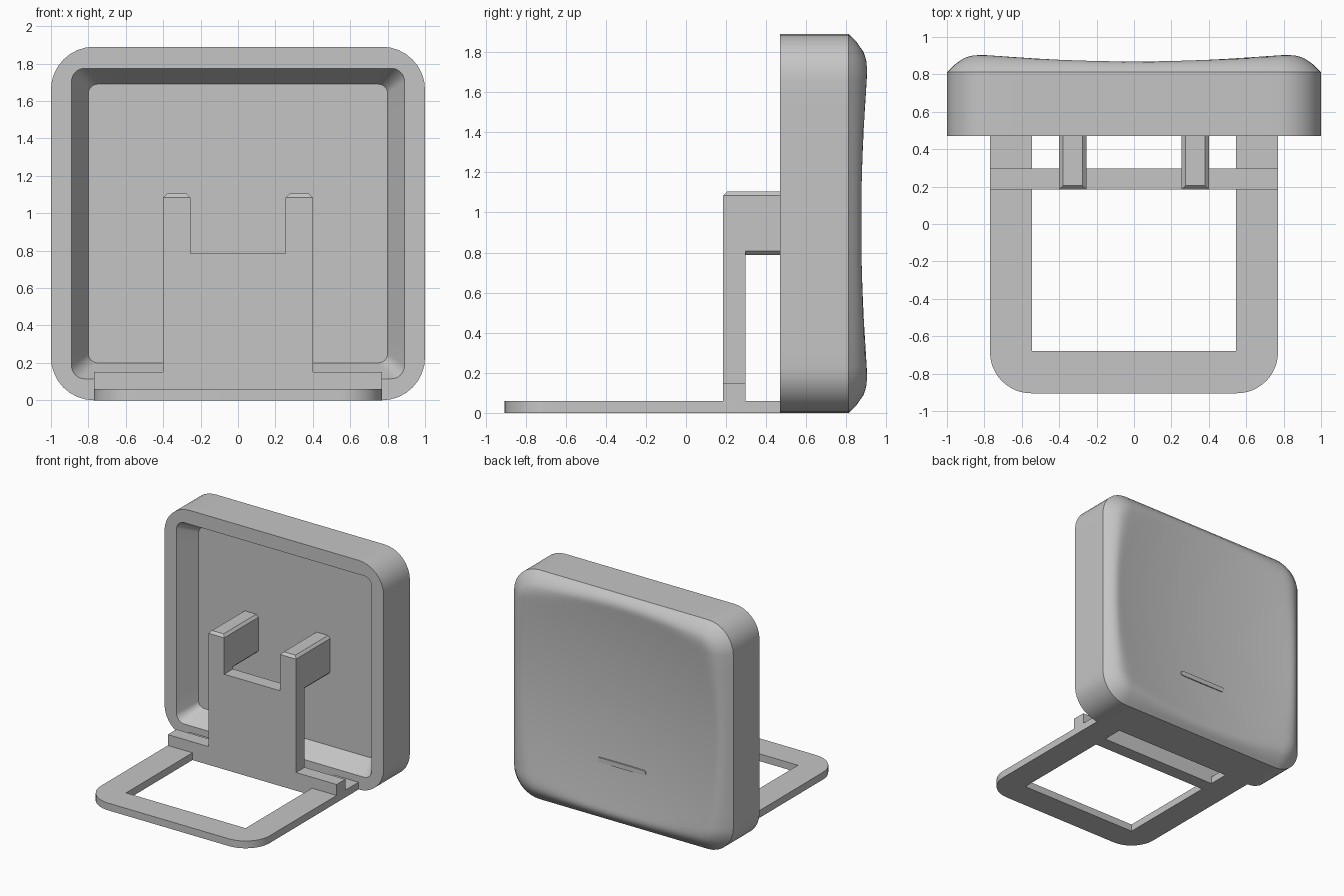
import bpy, bmesh, math

if "Cube" in bpy.data.objects:
    bpy.data.objects.remove(bpy.data.objects["Cube"])

grey = bpy.data.materials.new("light_grey")
grey.diffuse_color = (0.56, 0.56, 0.56, 1)
grey.use_nodes = True
grey.node_tree.nodes["Principled BSDF"].inputs["Base Color"].default_value = grey.diffuse_color


def finish(name, bm, smooth=False):
    bmesh.ops.recalc_face_normals(bm, faces=bm.faces)
    me = bpy.data.meshes.new(name)
    bm.to_mesh(me)
    bm.free()
    me.materials.append(grey)
    ob = bpy.data.objects.new(name, me)
    bpy.context.collection.objects.link(ob)
    if smooth:
        bpy.ops.object.select_all(action='DESELECT')
        ob.select_set(True)
        bpy.context.view_layer.objects.active = ob
        bpy.ops.object.shade_smooth_by_angle(angle=math.radians(32))
    return ob


def box_bm(x0, x1, y0, y1, z0, z1):
    bm = bmesh.new()
    bmesh.ops.create_cube(bm, size=1)
    for v in bm.verts:
        v.co = ((x0 + x1) / 2 + v.co.x * (x1 - x0),
                (y0 + y1) / 2 + v.co.y * (y1 - y0),
                (z0 + z1) / 2 + v.co.z * (z1 - z0))
    return bm


def rounded_rect(hx, hz, r, arc=8, side=12):
    """Closed outline with rounded corners and subdivided straight sides."""
    corners = []
    for k, (sx, sz) in enumerate([(1, 1), (-1, 1), (-1, -1), (1, -1)]):
        corners.append([(sx * (hx - r) + r * math.cos(math.pi / 2 * (k + i / arc)),
                         sz * (hz - r) + r * math.sin(math.pi / 2 * (k + i / arc)))
                        for i in range(arc + 1)])
    pts = []
    for k in range(4):
        a, b = corners[k][-1], corners[(k + 1) % 4][0]
        pts += corners[k]
        pts += [(a[0] + (b[0] - a[0]) * i / side, a[1] + (b[1] - a[1]) * i / side)
                for i in range(1, side)]
    return pts


# Housing: recessed tray in front, rounded rim and dished pad behind
HX, HZ, R = 1.0, 0.945, 0.23
EDGE = [(0, 0.812), (0.04, 0.852), (0.09, 0.886), (0.14, 0.905), (0.2, 0.918), (1, 1.2)]


def pad_depth(d, x, z):
    for (d0, y0), (d1, y1) in zip(EDGE, EDGE[1:]):
        if d <= d1:
            rise = y0 + (y1 - y0) * (d - d0) / (d1 - d0)
            break
    dish = 0.815 + 0.075 * (x * x + z * z)
    k = 0.025
    h = max(k - abs(rise - dish), 0) / k
    return min(rise, dish) - h * h * k / 4


bm = bmesh.new()
rings = [[(x, 0.63, z) for x, z in rounded_rect(0.80, 0.745, 0.05)],
         [(x, 0.47, z) for x, z in rounded_rect(0.89, 0.83, 0.07)],
         [(x, 0.47, z) for x, z in rounded_rect(HX, HZ, R)],
         [(x, 0.812, z) for x, z in rounded_rect(HX, HZ, R)]]
for d in (0.02, 0.04, 0.065, 0.09, 0.115, 0.14, 0.17, 0.2, 0.25, 0.32, 0.42, 0.54, 0.68, 0.82, 0.92):
    rings.append([(x, pad_depth(d, x, z), z)
                  for x, z in rounded_rect(HX - d, HZ - d, max(R - d, 0.02))])
loops = [[bm.verts.new((x, y, z + HZ)) for x, y, z in ring] for ring in rings]
for a, b in zip(loops, loops[1:]):
    n = len(a)
    for i in range(n):
        bm.faces.new((a[i], a[(i + 1) % n], b[(i + 1) % n], b[i]))
bm.faces.new(loops[0])
bm.faces.new(loops[-1])
finish("housing", bm, True)

# Indicator bar low on the dished pad
bm = box_bm(-0.22, 0.22, 0.80, 0.842, 0.465, 0.505)
bmesh.ops.bevel(bm, geom=[e for e in bm.edges
                          if abs(e.verts[0].co.y - e.verts[1].co.y) > 0.01],
                offset=0.018, segments=3, profile=0.5, affect='EDGES')
finish("indicator_bar", bm, True)

# Foot: flat U-shaped frame with rounded front corners
r = 0.22
outline = [(-0.77, 0.47)]
for cx, start in ((-0.77 + r, math.pi), (0.77 - r, 1.5 * math.pi)):
    for i in range(13):
        a = start + math.pi / 2 * i / 12
        outline.append((cx + r * math.cos(a), -0.905 + r + r * math.sin(a)))
outline += [(0.77, 0.47), (0.545, 0.47), (0.545, -0.68), (-0.545, -0.68), (-0.545, 0.47)]
bm = bmesh.new()
face = bm.faces.new([bm.verts.new((x, y, 0)) for x, y in outline])
ext = bmesh.ops.extrude_face_region(bm, geom=[face], use_keep_orig=True)
for v in ext["geom"]:
    if isinstance(v, bmesh.types.BMVert):
        v.co.z = 0.06
finish("foot_frame", bm, True)

# Cross bar and upright panel
finish("cross_bar", box_bm(-0.77, 0.77, 0.185, 0.298, 0, 0.15))
finish("upright_panel", box_bm(-0.4, 0.4, 0.185, 0.298, 0, 0.785))

# Posts and chamfered arms that reach into the tray
for side, x0, x1 in (("left", -0.4, -0.255), ("right", 0.255, 0.4)):
    finish(side + "_post", box_bm(x0, x1, 0.185, 0.298, 0.785, 1.0))
    bm = box_bm(x0, x1, 0.185, 0.64, 0.787, 1.105)
    edges = []
    for e in bm.edges:
        p, q = e.verts[0].co, e.verts[1].co
        along_y = abs(p.y - q.y) > 0.1
        front_top = min(p.z, q.z) > 1 and max(p.y, q.y) < 0.3
        if along_y or front_top:
            edges.append(e)
    bmesh.ops.bevel(bm, geom=edges, offset=0.02, segments=1, affect='EDGES')
    finish(side + "_arm", bm)
